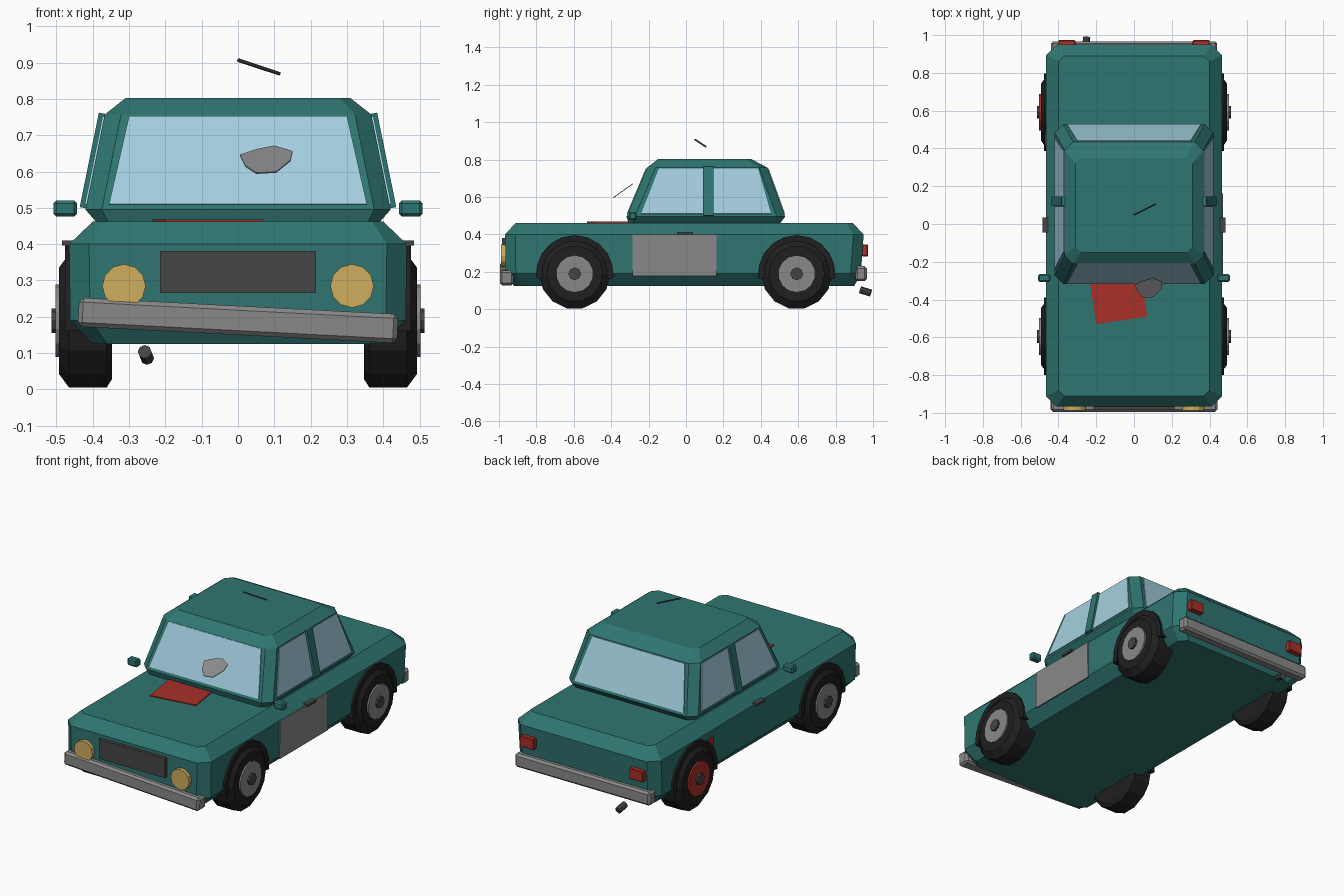
import bpy, bmesh, math
from mathutils import Vector, Matrix

cube = bpy.data.objects.get("Cube")
if cube:
    bpy.data.objects.remove(cube, do_unlink=True)


def material(name, *rgb):
    m = bpy.data.materials.new(name)
    m.use_nodes = True
    m.diffuse_color = (*rgb, 1)
    node = next(n for n in m.node_tree.nodes if n.type == 'BSDF_PRINCIPLED')
    node.inputs["Base Color"].default_value = (*rgb, 1)
    node.inputs["Roughness"].default_value = 0.7
    return m


TEAL = material("teal paint", 0.028, 0.18, 0.165)
GLASS = material("pale blue glass", 0.37, 0.62, 0.74)
RUBBER = material("black rubber", 0.014, 0.014, 0.014)
METAL = material("grey metal", 0.25, 0.25, 0.25)
DARK = material("dark grey trim", 0.06, 0.06, 0.06)
AMBER = material("amber lamp", 0.62, 0.42, 0.11)
RED = material("red paint", 0.40, 0.03, 0.022)


def finish(name, bm, mat):
    bmesh.ops.recalc_face_normals(bm, faces=bm.faces)
    mesh = bpy.data.meshes.new(name)
    bm.to_mesh(mesh)
    bm.free()
    mesh.materials.append(mat)
    ob = bpy.data.objects.new(name, mesh)
    bpy.context.collection.objects.link(ob)
    return ob


def skin(name, loops, mat, close=False):
    """Bridge matching point loops; cap the ends or join last to first."""
    bm = bmesh.new()
    rings = [[bm.verts.new(p) for p in loop] for loop in loops]
    pairs = list(zip(rings, rings[1:]))
    if close:
        pairs.append((rings[-1], rings[0]))
    else:
        bm.faces.new(rings[0])
        bm.faces.new(rings[-1])
    for a, b in pairs:
        for i in range(len(a)):
            j = (i + 1) % len(a)
            bm.faces.new((a[i], a[j], b[j], b[i]))
    return finish(name, bm, mat)


def shell(name, levels, mat):
    """Stack of rectangles with cut corners: z, half width, front, back, corner."""
    loops = []
    for z, w, f, b, c in levels:
        right = [(w - c, f, z), (w, f + c, z), (w, b - c, z), (w - c, b, z)]
        loops.append(right + [(-x, y, z) for x, y, z in reversed(right)])
    return skin(name, loops, mat)


def box(name, lo, hi, mat, bevel=0.0, tilt=0.0):
    lo, hi = Vector(lo), Vector(hi)
    bm = bmesh.new()
    bmesh.ops.create_cube(bm, size=1)
    bmesh.ops.scale(bm, vec=hi - lo, verts=bm.verts)
    if bevel:
        bmesh.ops.bevel(bm, geom=bm.edges[:], offset=bevel, segments=1, affect='EDGES')
    bmesh.ops.transform(bm, verts=bm.verts, matrix=Matrix.Translation(
        (lo + hi) / 2) @ Matrix.Rotation(tilt, 4, 'Y'))
    return finish(name, bm, mat)


def rod(name, a, b, radius, sides, mat):
    a, b = Vector(a), Vector(b)
    bm = bmesh.new()
    bmesh.ops.create_cone(bm, cap_ends=True, segments=sides, radius1=radius,
                          radius2=radius, depth=(b - a).length)
    turn = (b - a).to_track_quat('Z', 'Y').to_matrix().to_4x4()
    bmesh.ops.transform(bm, verts=bm.verts, matrix=Matrix.Translation((a + b) / 2) @ turn)
    return finish(name, bm, mat)


def plate(name, points, mat, push=0.006):
    """Thin flat panel, thickened evenly about its outline plane."""
    pts = [Vector(p) for p in points]
    n = (pts[1] - pts[0]).cross(pts[2] - pts[0]).normalized() * push
    return skin(name, [[p - n / 2 for p in pts], [p + n / 2 for p in pts]], mat)


# Lower body and cabin
shell("body", [(0.125, 0.40, -0.92, 0.90, 0.04), (0.19, 0.462, -0.965, 0.935, 0.055),
               (0.40, 0.465, -0.967, 0.95, 0.055), (0.462, 0.40, -0.91, 0.89, 0.03)], TEAL)
shell("cabin", [(0.455, 0.385, -0.305, 0.50, 0.03), (0.495, 0.42, -0.318, 0.53, 0.045),
                (0.757, 0.367, -0.208, 0.435, 0.045), (0.802, 0.31, -0.15, 0.35, 0.03)], TEAL)


def slope(low, high, z):
    return low + (high - low) * (z - 0.495) / 0.262


# Windscreen and rear window
Z0, Z1 = 0.51, 0.752
for name, low, high in (("windscreen", -0.32, -0.21), ("rear_window", 0.532, 0.437)):
    plate(name, [(x, slope(low, high, z), z) for x, z in
                 ((-0.355, Z0), (0.355, Z0), (0.30, Z1), (-0.30, Z1))], GLASS)

for side, s in (("left", 1), ("right", -1)):
    # Side windows with the post between them
    def on_side(outline, out=0.002):
        return [(s * (slope(0.42, 0.367, z) + out), y, z) for y, z in outline]

    plate(side + "_front_window",
          on_side([(-0.24, Z0), (0.092, Z0), (0.092, Z1), (-0.145, Z1)]), GLASS)
    plate(side + "_back_window",
          on_side([(0.146, Z0), (0.455, Z0), (0.385, Z1), (0.146, Z1)]), GLASS)
    plate(side + "_window_post",
          on_side([(0.094, 0.50), (0.146, 0.50), (0.146, 0.76), (0.094, 0.76)], 0.006),
          TEAL, 0.022)

    # Mirror, door handle and lamps
    def span(a, b):
        return min(s * a, s * b), max(s * a, s * b)

    for name, (x0, x1), y0, y1, z0, z1, mat, bev in (
            ("mirror", span(0.443, 0.508), -0.306, -0.265, 0.476, 0.52, TEAL, 0.008),
            ("door_handle", span(0.455, 0.485), -0.045, 0.035, 0.396, 0.41, DARK, 0.0),
            ("tail_light", span(0.31, 0.40), 0.94, 0.973, 0.283, 0.347, RED, 0.004)):
        box(side + "_" + name, (x0, y0, z0), (x1, y1, z1), mat, bev)
    rod(side + "_headlight", (s * 0.314, -0.94, 0.285), (s * 0.314, -0.988, 0.285),
        0.06, 12, AMBER)

    # Wheels and arches
    for end, yc in (("front", -0.595), ("back", 0.592)):
        label = side + "_" + end
        zc = 0.189

        def circle(x, r, n=14, turn=2 * math.pi):
            steps = n if turn > 4 else n + 1
            return [(s * x, yc + r * math.cos(turn * i / n),
                     zc + r * math.sin(turn * i / n)) for i in range(steps)]

        skin(label + "_tyre", [circle(x, r) for x, r in (
            (0.347, 0.165), (0.362, 0.189), (0.465, 0.189), (0.493, 0.15))], RUBBER)
        odd = side == "right" and end == "back"
        rod(label + "_rim", (s * 0.45, yc, zc), (s * 0.502, yc, zc), 0.10, 14,
            RED if odd else METAL)
        rod(label + "_hub", (s * 0.47, yc, zc), (s * 0.514, yc, zc), 0.034, 8, DARK)

        def arc(x, r):
            lo, n = -0.13, 10
            return [(s * x, yc + r * math.cos(lo + (math.pi - 2 * lo) * i / n),
                     zc + r * math.sin(lo + (math.pi - 2 * lo) * i / n))
                    for i in range(n + 1)]

        inner, outer = 0.175, 0.207
        corners = [arc(0.40, inner), arc(0.40, outer), arc(0.476, outer), arc(0.476, inner)]
        skin(label + "_arch", list(zip(*corners)), RUBBER)

# Grille and bumpers
box("grille", (-0.215, -0.985, 0.265), (0.215, -0.95, 0.381), DARK)
box("front_bumper", (-0.44, -0.995, 0.15), (0.44, -0.922, 0.23), METAL, 0.012, 0.052)
box("back_bumper", (-0.44, 0.905, 0.15), (0.44, 0.967, 0.23), METAL, 0.012)

# Mismatched repair panels
plate("grey_door_panel", [(0.467, -0.285, 0.178), (0.467, 0.162, 0.178),
                          (0.469, 0.162, 0.40), (0.469, -0.285, 0.40)], METAL)
plate("red_hood_patch", [(-0.235, -0.30, 0.465), (0.042, -0.30, 0.465),
                         (0.07, -0.49, 0.465), (-0.20, -0.53, 0.465)], RED)
box("red_fender_patch", (-0.472, 0.415, 0.31), (-0.46, 0.47, 0.36), RED)

# Loose bits: windscreen shard, wiper rod, tail pipe
shard = [(0.005, 0.645), (0.02, 0.615), (0.05, 0.595), (0.105, 0.598),
         (0.145, 0.63), (0.15, 0.655), (0.10, 0.67), (0.05, 0.66)]
plate("loose_shard", [(x, -0.39 + (z - 0.595) * 1.4, z) for x, z in shard], METAL, 0.004)
rod("loose_rod", (0, 0.048, 0.907), (0.115, 0.106, 0.869), 0.005, 6, DARK)
rod("tail_pipe", (-0.257, 0.932, 0.104), (-0.25, 0.988, 0.086), 0.019, 8, DARK)
